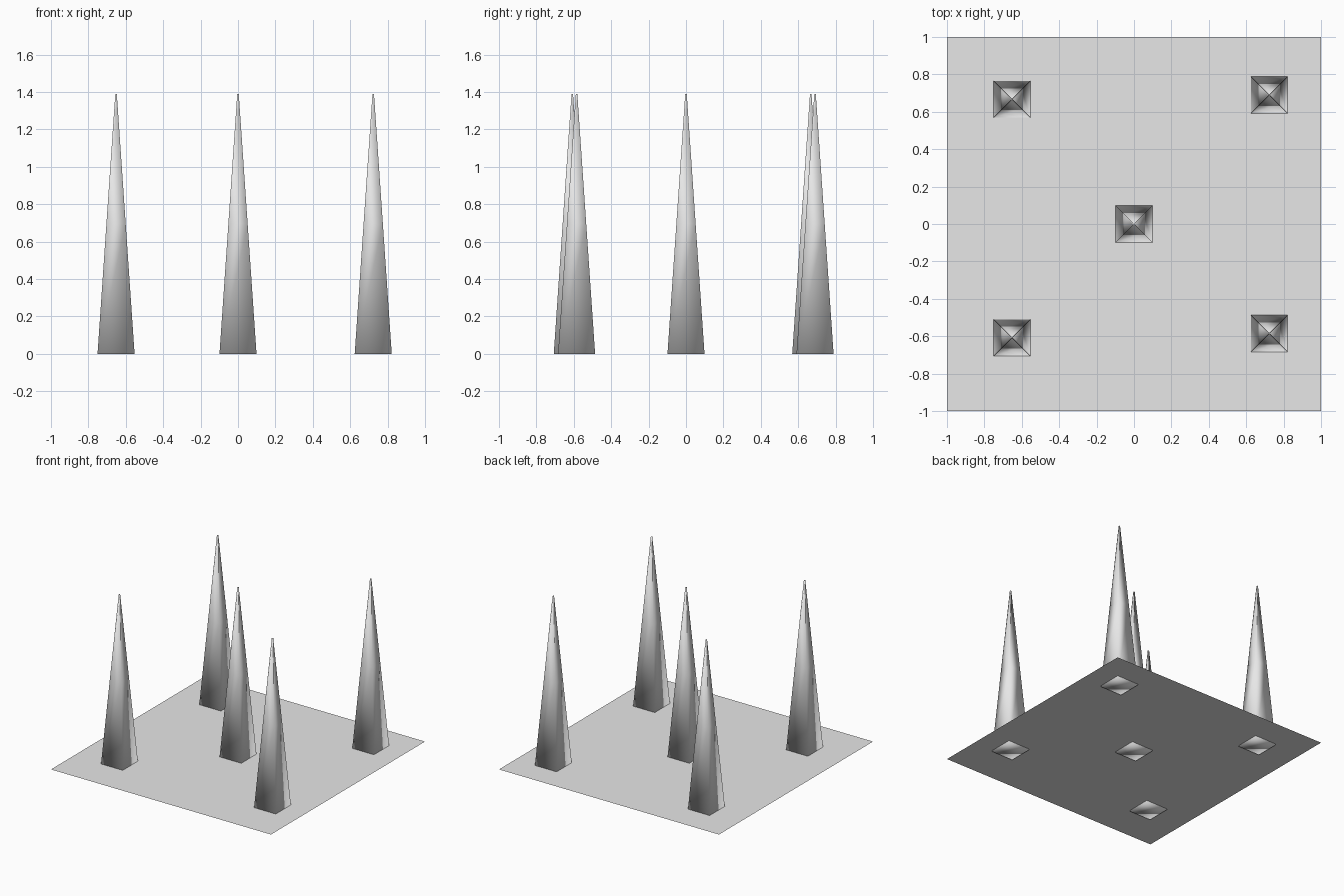
import bpy, bmesh

if "Cube" in bpy.data.objects:
    bpy.data.objects.remove(bpy.data.objects["Cube"])

# One plain grey for everything
grey = bpy.data.materials.new("light_grey")
grey.diffuse_color = (0.8, 0.8, 0.8, 1)
grey.use_nodes = True
grey.node_tree.nodes["Principled BSDF"].inputs["Base Color"].default_value = grey.diffuse_color

BASE_HALF, TIP_HALF, HEIGHT = 0.099, 0.004, 1.39
PLATE_Z = 0.008


def make_object(name, bm, smooth):
    mesh = bpy.data.meshes.new(name)
    bmesh.ops.recalc_face_normals(bm, faces=bm.faces)
    for f in bm.faces:
        f.smooth = smooth
    bm.to_mesh(mesh)
    bm.free()
    mesh.materials.append(grey)
    obj = bpy.data.objects.new(name, mesh)
    bpy.context.collection.objects.link(obj)
    return obj


def make_spike(name, x, y):
    """Four-sided smooth spike with a loop halfway up and closed ends."""
    bm = bmesh.new()
    rings = []
    for t in (0, 0.5, 1):
        h = BASE_HALF + (TIP_HALF - BASE_HALF) * t
        rings.append([bm.verts.new((sx * h, sy * h, HEIGHT * t))
                      for sx, sy in ((-1, -1), (1, -1), (1, 1), (-1, 1))])
    for low, high in zip(rings, rings[1:]):
        for i in range(4):
            j = (i + 1) % 4
            bm.faces.new((low[i], low[j], high[j], high[i]))
    bm.faces.new(rings[0][::-1])
    bm.faces.new(rings[-1])
    make_object(name, bm, True).location = (x, y, 0)


# Thin square ground plate, a single sheet
bm = bmesh.new()
bm.faces.new([bm.verts.new((x, y, PLATE_Z))
              for x, y in ((-1, -1), (1, -1), (1, 1), (-1, 1))])
plate = make_object("base_plate", bm, False)
if plate.data.polygons[0].normal.z < 0:
    plate.data.flip_normals()

# Spikes: one in the middle, one near each corner
for name, x, y in (("centre_spike", 0, 0),
                   ("front_left_spike", -0.652, -0.608),
                   ("front_right_spike", 0.723, -0.585),
                   ("back_left_spike", -0.652, 0.667),
                   ("back_right_spike", 0.723, 0.69)):
    make_spike(name, x, y)
